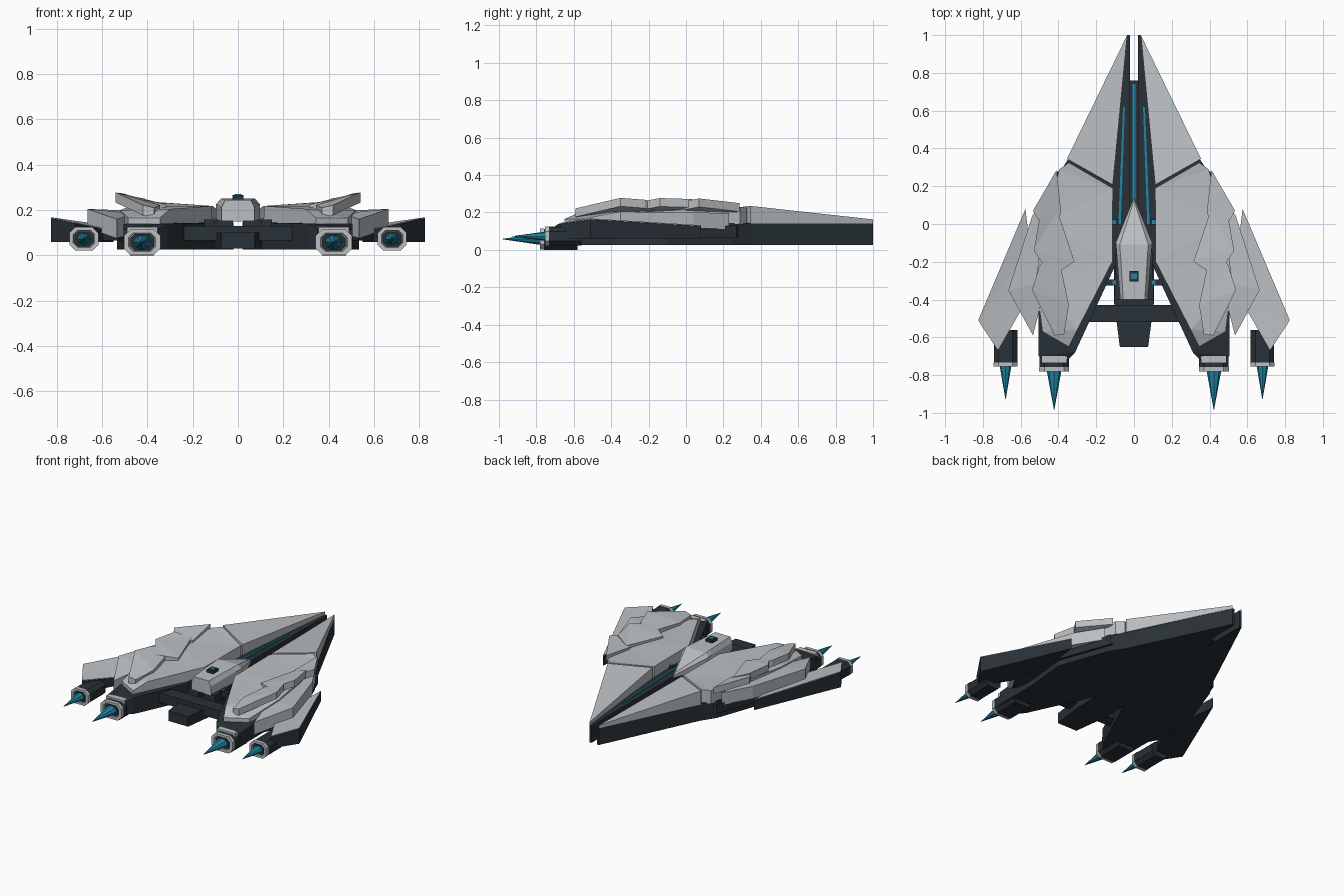
import bpy, bmesh, math


def material(name, rgb):
    m = bpy.data.materials.new(name)
    m.diffuse_color = (*rgb, 1)
    return m


DARK = material("dark_hull", (0.022, 0.032, 0.04))
LIGHT = material("light_armour", (0.5, 0.53, 0.55))
CYAN = material("cyan_glow", (0.015, 0.24, 0.38))


def loft(name, loops, mat, mirror=True):
    """Bridge equal-length loops of 3D points and cap both ends."""
    bm = bmesh.new()
    rows = [[bm.verts.new(p) for p in loop] for loop in loops]
    n = len(rows[0])
    for a, b in zip(rows, rows[1:]):
        for i in range(n):
            bm.faces.new((a[i], a[(i + 1) % n], b[(i + 1) % n], b[i]))
    caps = [bm.faces.new(rows[0]), bm.faces.new(rows[-1])]
    bmesh.ops.triangulate(bm, faces=caps)
    bmesh.ops.recalc_face_normals(bm, faces=bm.faces)
    me = bpy.data.meshes.new(name)
    bm.to_mesh(me)
    bm.free()
    me.materials.append(mat)
    ob = bpy.data.objects.new(name, me)
    bpy.context.collection.objects.link(ob)
    if mirror:
        mod = ob.modifiers.new("mirror", 'MIRROR')
        mod.use_mirror_merge = False
    return ob


def slab(name, pts, bottom, mat, mirror=True):
    """Plan outline with a top height per point; fixed bottom height or fixed thickness (negative)."""
    low = [(x, y, bottom if bottom >= 0 else z + bottom) for x, y, z in pts]
    return loft(name, [low, pts], mat, mirror)


def box(name, x0, x1, y0, y1, z0, z1, mat, mirror=True):
    return slab(name, [(x0, y0, z1), (x1, y0, z1), (x1, y1, z1), (x0, y1, z1)], z0, mat, mirror)


def octagon(cx, y, cz, w, h):
    c = min(w, h) * 0.5
    corners = [(w, h - c), (w - c, h), (c - w, h), (-w, h - c),
               (-w, c - h), (c - w, -h), (w - c, -h), (w, c - h)]
    return [(cx + a, y, cz + b) for a, b in corners]


# Dark lower hull, one half with a slot down the middle
slab("lower_hull", [
    (0.02, 1.0, 0.143), (0.036, 1.0, 0.143), (0.347, 0.345, 0.145), (0.41, 0.25, 0.145),
    (0.535, -0.1, 0.145), (0.505, -0.39, 0.145), (0.505, -0.70, 0.115), (0.35, -0.72, 0.115),
    (0.312, -0.68, 0.14), (0.09, -0.2, 0.145), (0.02, -0.2, 0.145)], 0.027, DARK)

# Central spine, rear body and cross beam
box("spine_bar", -0.022, 0.022, -0.2, 0.76, 0.03, 0.10, DARK, False)
box("spine_glow", -0.007, 0.007, 0.1, 0.74, 0.09, 0.106, CYAN, False)
slab("rear_body", [(-0.105, -0.1, 0.1), (0.105, -0.1, 0.1), (0.105, -0.42, 0.1), (0.075, -0.65, 0.1),
                   (-0.075, -0.65, 0.1), (-0.105, -0.42, 0.1)], 0.03, DARK, False)
slab("canopy_support", [(0.022, -0.1, 0.155), (0.095, -0.1, 0.155), (0.105, -0.4, 0.155), (0.022, -0.4, 0.155)],
     0.09, DARK)
box("cross_beam", -0.27, 0.27, -0.52, -0.43, 0.065, 0.13, DARK, False)
slab("spine_strip", [(0.048, 0.62, 0.151), (0.058, 0.62, 0.151), (0.083, 0.0, 0.151), (0.07, 0.0, 0.151)], 0.14, CYAN)
for i, y in enumerate((0.01, -0.31)):
    box(f"side_strut_{i}", 0.085, 0.15 - 0.03 * (1 - i), y - 0.016, y + 0.016, 0.12, 0.158, DARK)
    box(f"side_light_{i}", 0.095, 0.115, y - 0.01, y + 0.01, 0.15, 0.164, CYAN)

# Canopy with a bevelled top and sensor block
plan = [(0, 0.14), (0.097, -0.1), (0.092, -0.15), (0.073, -0.4), (-0.073, -0.4), (-0.092, -0.15), (-0.097, -0.1)]
shoulder_z = [0.165, 0.225, 0.225, 0.21, 0.21, 0.225, 0.225]
top_z = [0.18, 0.25, 0.25, 0.245, 0.245, 0.25, 0.25]
loft("canopy", [[(x, y, 0.15) for x, y in plan],
                [(x, y, z) for (x, y), z in zip(plan, shoulder_z)],
                [(x * 0.78, y * 0.97 - 0.012, z) for (x, y), z in zip(plan, top_z)]], LIGHT, False)
box("sensor_block", -0.025, 0.025, -0.305, -0.248, 0.24, 0.266, DARK, False)
box("sensor_light", -0.016, 0.016, -0.292, -0.262, 0.26, 0.27, CYAN, False)

# Main armour plates
slab("nose_plate", [(0.036, 1.0, 0.163), (0.355, 0.345, 0.235), (0.112, 0.207, 0.218)], 0.142, LIGHT)
slab("wing_plate", [(0.112, 0.19, 0.218), (0.345, 0.325, 0.233), (0.395, 0.29, 0.228), (0.48, 0.0, 0.215),
                    (0.52, -0.3, 0.2), (0.485, -0.57, 0.165), (0.345, -0.65, 0.165),
                    (0.30, -0.56, 0.205), (0.115, -0.2, 0.218)], 0.138, LIGHT)

# Overlapping raised armour flakes, tilted up outwards
slab("front_flake", [(0.41, 0.285, 0.25), (0.535, 0.07, 0.275), (0.46, -0.06, 0.25), (0.385, 0.06, 0.23)], -0.045, LIGHT)
slab("middle_flake", [(0.405, 0.07, 0.238), (0.5, 0.03, 0.272), (0.53, -0.14, 0.277), (0.44, -0.28, 0.25),
                      (0.315, -0.2, 0.225)], -0.045, LIGHT)
slab("rear_flake", [(0.41, -0.12, 0.245), (0.5, -0.22, 0.268), (0.54, -0.35, 0.278), (0.42, -0.59, 0.222),
                    (0.37, -0.585, 0.21), (0.345, -0.43, 0.222)], -0.045, LIGHT)

# Middle wing plate and its dark support
slab("middle_wing_plate", [(0.43, 0.23, 0.197), (0.54, 0.04, 0.2), (0.665, -0.35, 0.205),
                           (0.535, -0.59, 0.16), (0.46, -0.3, 0.185)], -0.085, LIGHT)
slab("middle_wing_support", [(0.4, 0.28, 0.13), (0.42, 0.27, 0.13), (0.64, -0.34, 0.13),
                             (0.53, -0.55, 0.1), (0.45, -0.3, 0.13)], 0.065, DARK)

# Outer wing pod with thin light skin
pod = [(0.575, 0.08, 0.127), (0.825, -0.51, 0.163), (0.72, -0.67, 0.14), (0.60, -0.46, 0.115), (0.55, -0.12, 0.112)]
slab("outer_pod", pod, 0.06, DARK)
slab("outer_pod_skin", [(x, y, z + 0.005) for x, y, z in pod], -0.004, LIGHT)

# Engines: body, light octagonal frame, glowing throat and exhaust spike
for name, x, z, w, h, front, back, tip in (("main", 0.423, 0.058, 0.08, 0.057, -0.58, -0.77, -0.985),
                                           ("outer", 0.68, 0.073, 0.064, 0.052, -0.56, -0.745, -0.93)):
    loft(f"{name}_engine_body", [octagon(x, front, z, w * 0.97, h * 0.95),
                                 octagon(x, back, z, w * 0.97, h * 0.95)], DARK)
    loft(f"{name}_engine_frame", [octagon(x, back + 0.012, z, w, h), octagon(x, back - 0.01, z, w, h),
                                  octagon(x, back - 0.01, z, w * 0.74, h * 0.72),
                                  octagon(x, back - 0.001, z, w * 0.7, h * 0.68)], LIGHT)
    loft(f"{name}_engine_throat", [octagon(x, back, z, w * 0.66, h * 0.64),
                                   octagon(x, back - 0.004, z, w * 0.62, h * 0.6)], DARK)
    r = w * 0.5
    ring = [(x + r * math.cos(a * math.pi / 4), back, z + r * 0.8 * math.sin(a * math.pi / 4)) for a in range(8)]
    point = [(x + (p[0] - x) * 0.02, tip, z + (p[2] - z) * 0.02) for p in ring]
    loft(f"{name}_exhaust", [ring, point], CYAN)
box("main_engine_top_plate", 0.355, 0.49, -0.735, -0.70, 0.1, 0.125, LIGHT)
box("main_engine_keel", 0.37, 0.476, -0.76, -0.58, 0.0, 0.03, DARK)
